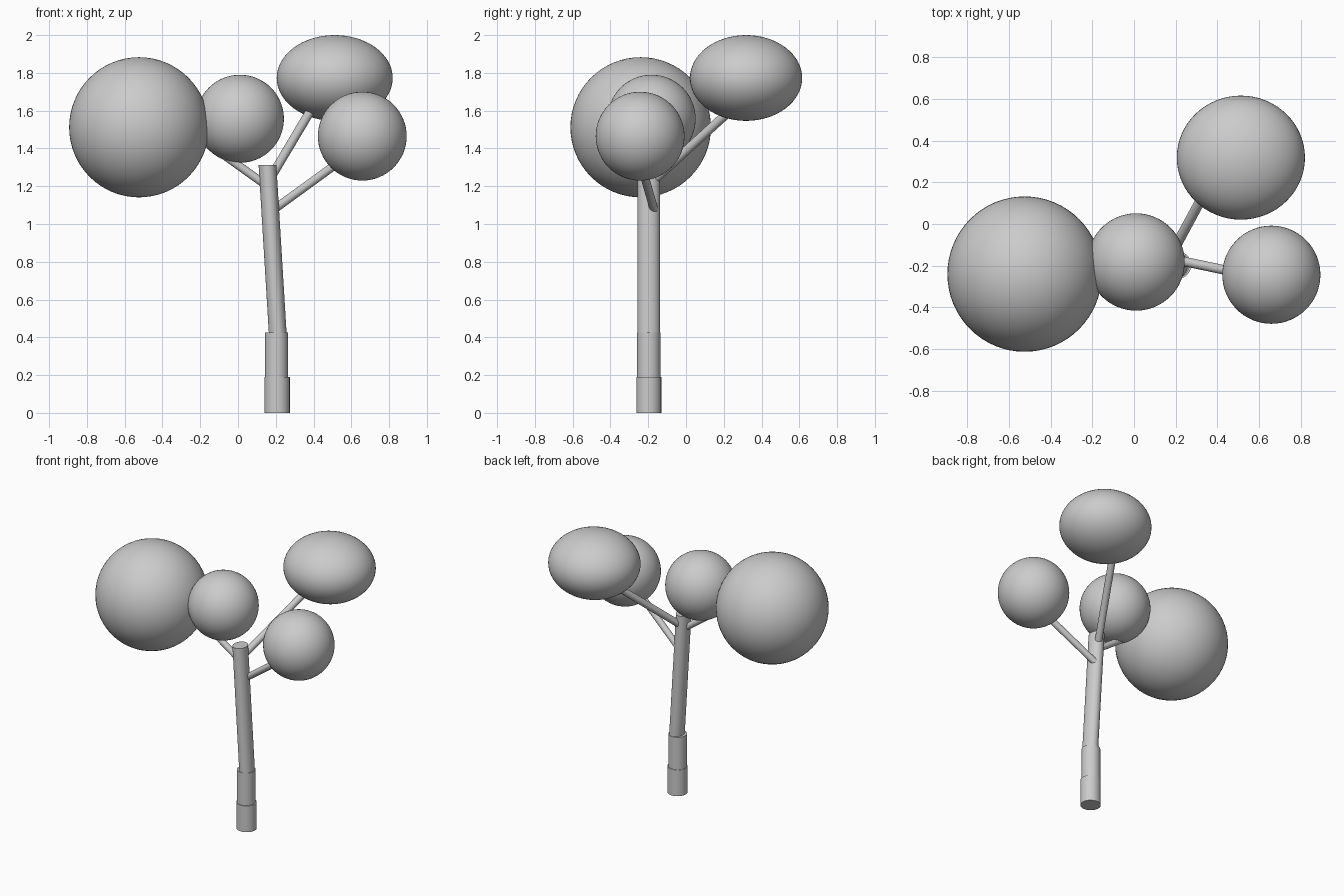
import bpy, math
from mathutils import Vector

if "Cube" in bpy.data.objects:
    bpy.data.objects.remove(bpy.data.objects["Cube"])


def smooth(obj, name):
    obj.name = name
    bpy.ops.object.shade_smooth_by_angle(angle=math.radians(35))
    return obj


# Upright trunk section with level ends; the top may lean sideways (sheared)
def trunk_section(name, bottom, top, rx, ry):
    b, t = Vector(bottom), Vector(top)
    height = t.z - b.z
    bpy.ops.mesh.primitive_cylinder_add(vertices=48, radius=1, depth=1)
    obj = bpy.context.object
    for v in obj.data.vertices:
        centre = b.lerp(t, v.co.z + 0.5)
        v.co = Vector((centre.x + v.co.x * rx, centre.y + v.co.y * ry,
                       b.z + (v.co.z + 0.5) * height))
    return smooth(obj, name)


# Straight round branch between two points
def branch(name, start, end, radius):
    a, b = Vector(start), Vector(end)
    d = b - a
    bpy.ops.mesh.primitive_cylinder_add(
        vertices=32, radius=radius, depth=d.length, location=(a + b) / 2,
        rotation=d.to_track_quat('Z', 'Y').to_euler())
    return smooth(bpy.context.object, name)


# Smooth foliage ball
def foliage(name, centre, radii):
    bpy.ops.mesh.primitive_uv_sphere_add(segments=64, ring_count=32, radius=1,
                                         location=centre)
    obj = bpy.context.object
    obj.scale = radii
    return smooth(obj, name)


# Trunk: stepped base and leaning upper stem
trunk_section("trunk_base", (0.207, -0.197, 0), (0.207, -0.197, 0.19), 0.067, 0.066)
trunk_section("trunk_collar", (0.204, -0.197, 0.18), (0.204, -0.197, 0.425), 0.061, 0.062)
trunk_section("trunk_stem", (0.211, -0.197, 0.41), (0.156, -0.197, 1.312), 0.047, 0.059)

# Branches
branch("branch_left", (0.17, -0.195, 1.19), (-0.25, -0.21, 1.49), 0.022)
branch("branch_back", (0.155, -0.19, 1.215), (0.42, 0.30, 1.66), 0.024)
branch("branch_right", (0.175, -0.166, 1.066), (0.6, -0.255, 1.375), 0.0225)

# Foliage
foliage("foliage_large", (-0.524, -0.24, 1.512), (0.37, 0.372, 0.371))
foliage("foliage_middle", (0.01, -0.182, 1.557), (0.233, 0.233, 0.233))
foliage("foliage_back", (0.512, 0.318, 1.773), (0.307, 0.297, 0.227))
foliage("foliage_right", (0.658, -0.243, 1.465), (0.235, 0.235, 0.235))
